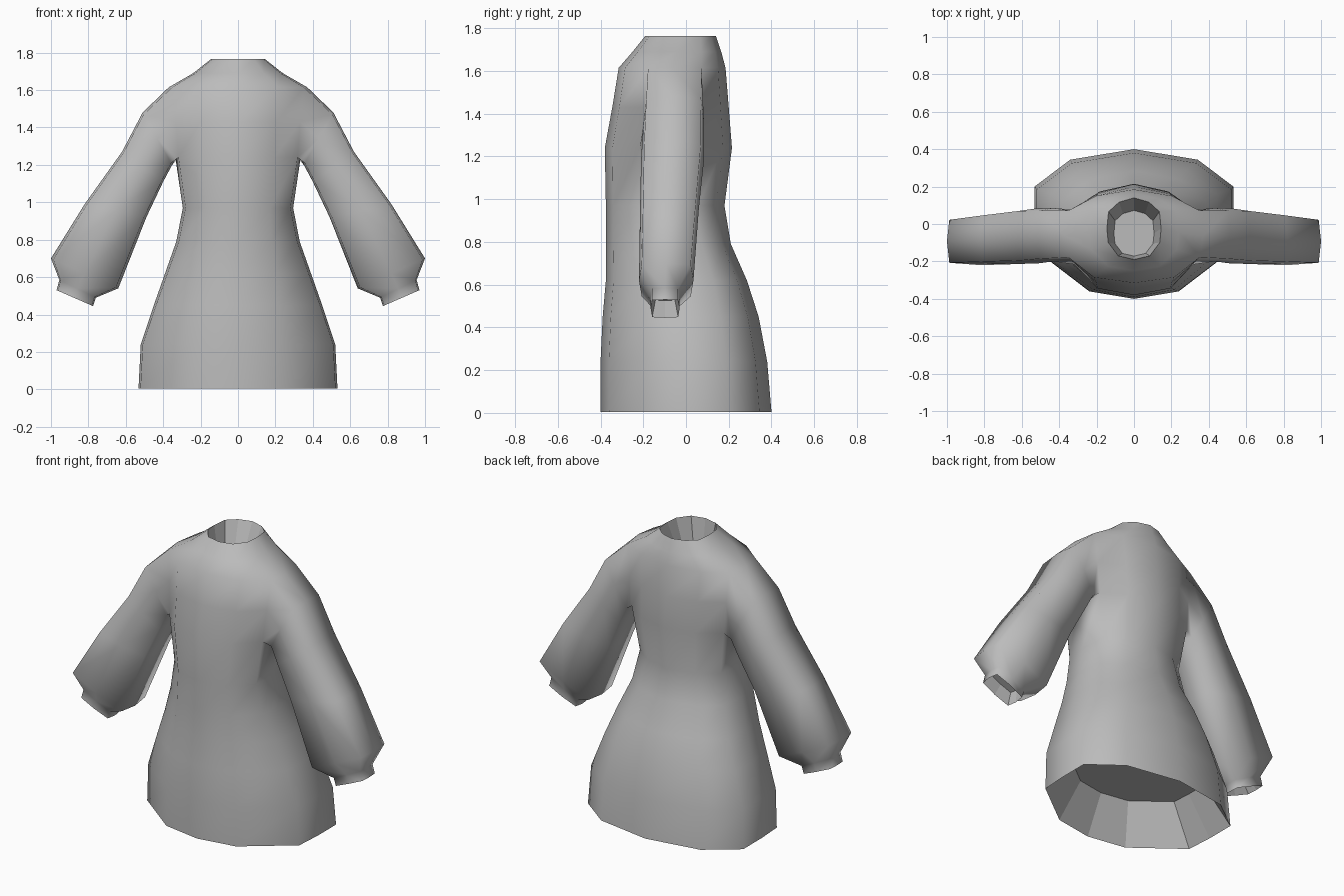
import bpy, bmesh
from mathutils import Vector

cube = bpy.data.objects.get("Cube")
if cube:
    bpy.data.objects.remove(cube)

cloth = bpy.data.materials.new("grey_cloth")
cloth.use_nodes = True
grey = (0.5, 0.5, 0.5, 1)
cloth.diffuse_color = grey
cloth.node_tree.nodes["Principled BSDF"].inputs["Base Color"].default_value = grey

bm = bmesh.new()


def add_loop(points):
    return [bm.verts.new(p) for p in points]


def inset_ring(ring, scale, shift):
    """Smaller copy of a ring, moved into the garment."""
    mid = sum(ring, Vector()) / len(ring)
    return [mid + (p - mid) * scale + shift for p in ring]


def bridge(a, b, smooth=True, gaps=()):
    """Band of quads between two loops, leaving out the gap columns."""
    for i in range(len(a)):
        if i not in gaps:
            j = (i + 1) % len(a)
            bm.faces.new((a[i], a[j], b[j], b[i])).smooth = smooth


def recess(loop, ring, scale, shift):
    """Flat-shaded lining inside an opening, closed at its inner end."""
    inner = add_loop(inset_ring(ring, scale, Vector(shift)))
    bridge(loop, inner, smooth=False)
    bm.faces.new(inner).smooth = False


# Half outlines from front centre to back centre, as fractions of width and depth
skirt_shape = [(0, -1), (.45, -.9), (.98, -.36), (1, .05), (1, .5), (.64, .86), (0, 1)]
chest_shape = [(0, -1), (.58, -.88), (.95, -.45), (1, 0), (.94, .55), (.55, .86), (0, 1)]

# Height, half width, front y, back y, blend from skirt to chest shape
body_levels = [
    (0.005, .532, -.40, .40, 0),
    (0.24, .52, -.40, .38, 0),
    (0.45, .45, -.39, .34, .2),
    (0.62, .39, -.375, .285, .4),
    (0.79, .33, -.375, .21, .7),
    (0.97, .295, -.375, .18, 1),
    (1.24, .335, -.38, .215, 1),
    (1.43, .35, -.345, .20, 1),
    (1.615, .37, -.315, .185, 1),
    (1.69, .24, -.25, .165, 1),
    (1.765, .145, -.19, .14, 1),
]


def body_ring(z, width, front, back, blend):
    mid, depth = (front + back) / 2, (back - front) / 2
    half = []
    for (sx, sy), (cx, cy) in zip(skirt_shape, chest_shape):
        x = sx + (cx - sx) * blend
        y = sy + (cy - sy) * blend
        half.append(Vector((x * width, mid + y * depth, z)))
    other = [Vector((-p.x, p.y, p.z)) for p in half[-2:0:-1]]
    return half + other


# Tunic body, with a gap on each side where the sleeves join
rings = [body_ring(*level) for level in body_levels]
loops = [add_loop(ring) for ring in rings]
armpit, shoulder = 6, 8
for band, (a, b) in enumerate(zip(loops, loops[1:])):
    bridge(a, b, gaps=(2, 3, 8, 9) if armpit <= band < shoulder else ())

# Recessed linings at hem and neck
recess(loops[0], rings[0], .72, (0, 0, .23))
recess(loops[-1], rings[-1], .74, (0, -.025, -.14))

# Sleeve section: along top-to-bottom, and across y
sleeve_shape = [(1, 0), (.93, .9), (0, 1), (-.93, .9),
                (-1, 0), (-.93, -.9), (0, -1), (.93, -.9)]

# Top x, top z, bottom x, bottom z, front y, back y
sleeve_levels = [
    (.51, 1.48, .352, 1.20, -.20, .085),
    (.62, 1.27, .40, 1.11, -.21, .085),
    (.82, .99, .49, .92, -.215, .06),
    (1.0, .70, .64, .54, -.22, .035),
    (.955, .585, .76, .49, -.165, -.03),
    (.97, .53, .775, .445, -.165, -.03),
]


def sleeve_ring(side, tx, tz, bx, bz, front, back):
    top, low = Vector((tx * side, 0, tz)), Vector((bx * side, 0, bz))
    mid = (top + low) / 2 + Vector((0, (front + back) / 2, 0))
    return [mid + (top - low) / 2 * u + Vector((0, (back - front) / 2 * v, 0))
            for u, v in sleeve_shape]


# Sleeves grow from the side gaps and end in recessed cuffs
for side, (front, middle, back) in ((1, (2, 3, 4)), (-1, (10, 9, 8))):
    low, mid, high = loops[armpit:shoulder + 1]
    previous = [high[middle], high[back], mid[back], low[back],
                low[middle], low[front], mid[front], high[front]]
    for level in sleeve_levels:
        ring = sleeve_ring(side, *level)
        loop = add_loop(ring)
        bridge(previous, loop)
        previous = loop
    recess(previous, ring, .75, (-.03 * side, 0, .07))

# The spare side vertices inside the gaps are removed with no faces attached
bmesh.ops.delete(bm, geom=[v for v in bm.verts if not v.link_faces], context="VERTS")
bmesh.ops.recalc_face_normals(bm, faces=bm.faces)
mesh = bpy.data.meshes.new("tunic")
bm.to_mesh(mesh)
bm.free()
mesh.materials.append(cloth)
tunic = bpy.data.objects.new("tunic", mesh)
bpy.context.collection.objects.link(tunic)
